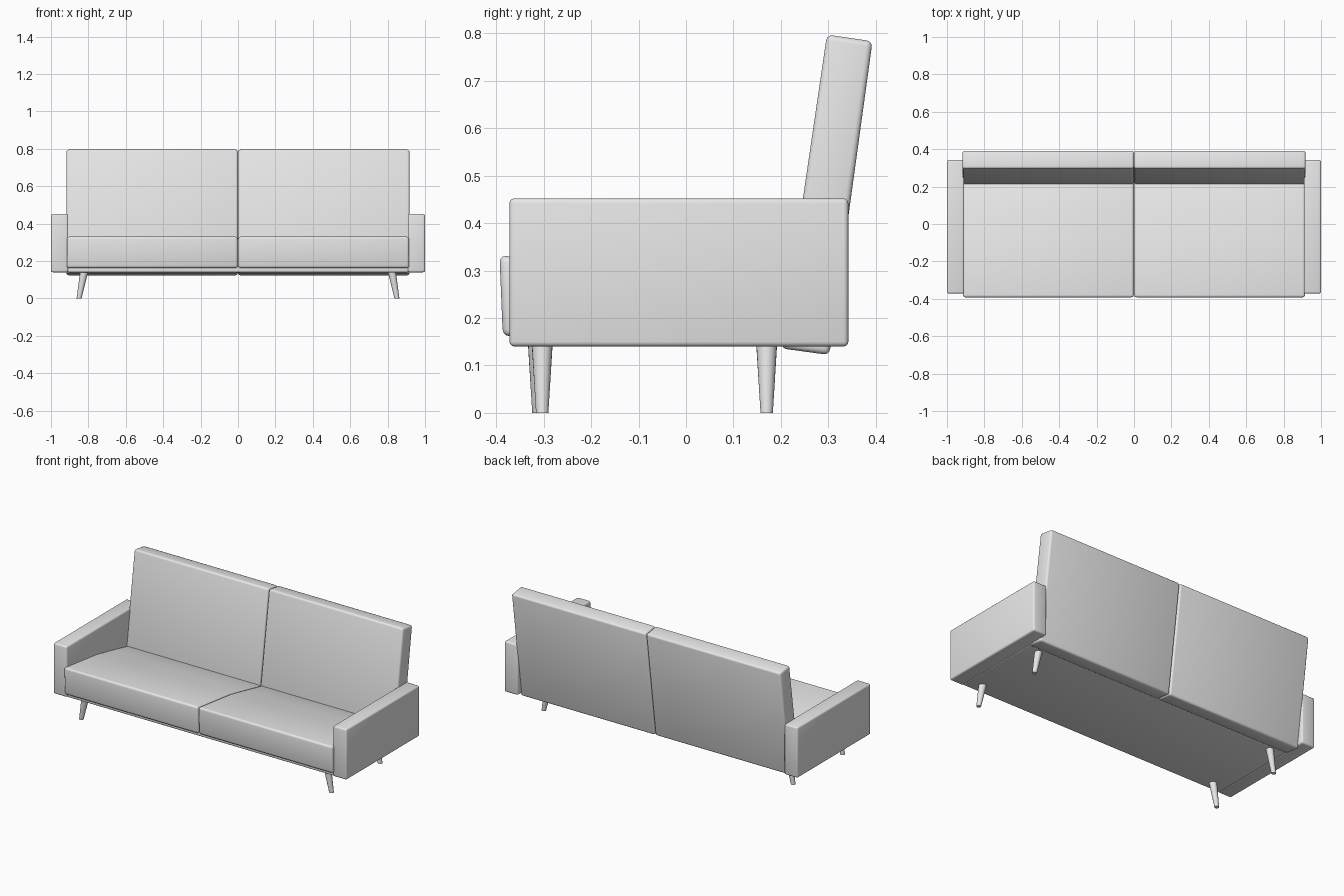
import bpy, bmesh, math
from mathutils import Vector

if "Cube" in bpy.data.objects:
    bpy.data.objects.remove(bpy.data.objects["Cube"])

grey = bpy.data.materials.new("light grey fabric")
grey.diffuse_color = (0.8, 0.8, 0.8, 1)
grey.use_nodes = True
grey.node_tree.nodes["Principled BSDF"].inputs["Base Color"].default_value = grey.diffuse_color


def finish(bm, name, bevel=0.0):
    """Round the edges, shade and link a bmesh as a named part."""
    bmesh.ops.recalc_face_normals(bm, faces=bm.faces)
    if bevel:
        sharp = [e for e in bm.edges if e.calc_face_angle(0) > math.radians(25)]
        bmesh.ops.bevel(bm, geom=sharp, offset=bevel, segments=3,
                        profile=0.5, affect='EDGES')
    me = bpy.data.meshes.new(name)
    bm.to_mesh(me)
    bm.free()
    for p in me.polygons:
        p.use_smooth = True
    me.set_sharp_from_angle(angle=math.radians(35))
    me.materials.append(grey)
    ob = bpy.data.objects.new(name, me)
    bpy.context.collection.objects.link(ob)
    return ob


def slab(name, x0, x1, profile, bevel):
    """Extrude a (y, z) side profile from x0 to x1."""
    bm = bmesh.new()
    face = bm.faces.new([bm.verts.new((x0, y, z)) for y, z in profile])
    ext = bmesh.ops.extrude_face_region(bm, geom=[face])
    verts = [g for g in ext["geom"] if isinstance(g, bmesh.types.BMVert)]
    bmesh.ops.translate(bm, verts=verts, vec=(x1 - x0, 0, 0))
    return finish(bm, name, bevel)


def leg(name, top, bottom, r_top, r_bottom, sides=20):
    """Tapered, splayed round leg with a level foot."""
    bm = bmesh.new()
    rings = []
    for centre, r in ((top, r_top), (bottom, r_bottom)):
        rings.append([bm.verts.new(Vector(centre) + Vector((
            r * math.cos(2 * math.pi * i / sides),
            r * math.sin(2 * math.pi * i / sides), 0))) for i in range(sides)])
    for i in range(sides):
        j = (i + 1) % sides
        bm.faces.new((rings[0][i], rings[0][j], rings[1][j], rings[1][i]))
    bm.faces.new(rings[0])
    bm.faces.new(rings[1])
    return finish(bm, name)


arm_profile = [(-0.372, 0.14), (0.342, 0.14), (0.342, 0.452), (-0.372, 0.452)]
seat_profile = [(-0.386, 0.162), (0.24, 0.145), (0.24, 0.228),
                (0.08, 0.262), (-0.08, 0.295), (-0.393, 0.332)]
back_profile = [(0.302, 0.122), (0.393, 0.783), (0.297, 0.797), (0.2, 0.136)]

# Mirrored upholstered parts
for side, s in (("left", -1), ("right", 1)):
    slab(side + "_arm", s * 0.908, s * 1.0, arm_profile, 0.01)
    slab(side + "_seat_cushion", s * 0.001, s * 0.915, seat_profile, 0.014)
    slab(side + "_backrest", s * 0.001, s * 0.917, back_profile, 0.012)
    # Legs
    fy = -0.307 + 0.004 * s
    leg(side + "_front_leg", (s * 0.822, fy, 0.145), (s * 0.85, fy, 0), 0.022, 0.013)
    leg(side + "_back_leg", (s * 0.822, 0.17, 0.145), (s * 0.85, 0.17, 0), 0.022, 0.013)

# Base frame under the seat
slab("base", -0.912, 0.912,
     [(-0.365, 0.14), (0.26, 0.14), (0.26, 0.175), (-0.365, 0.175)], 0.005)
